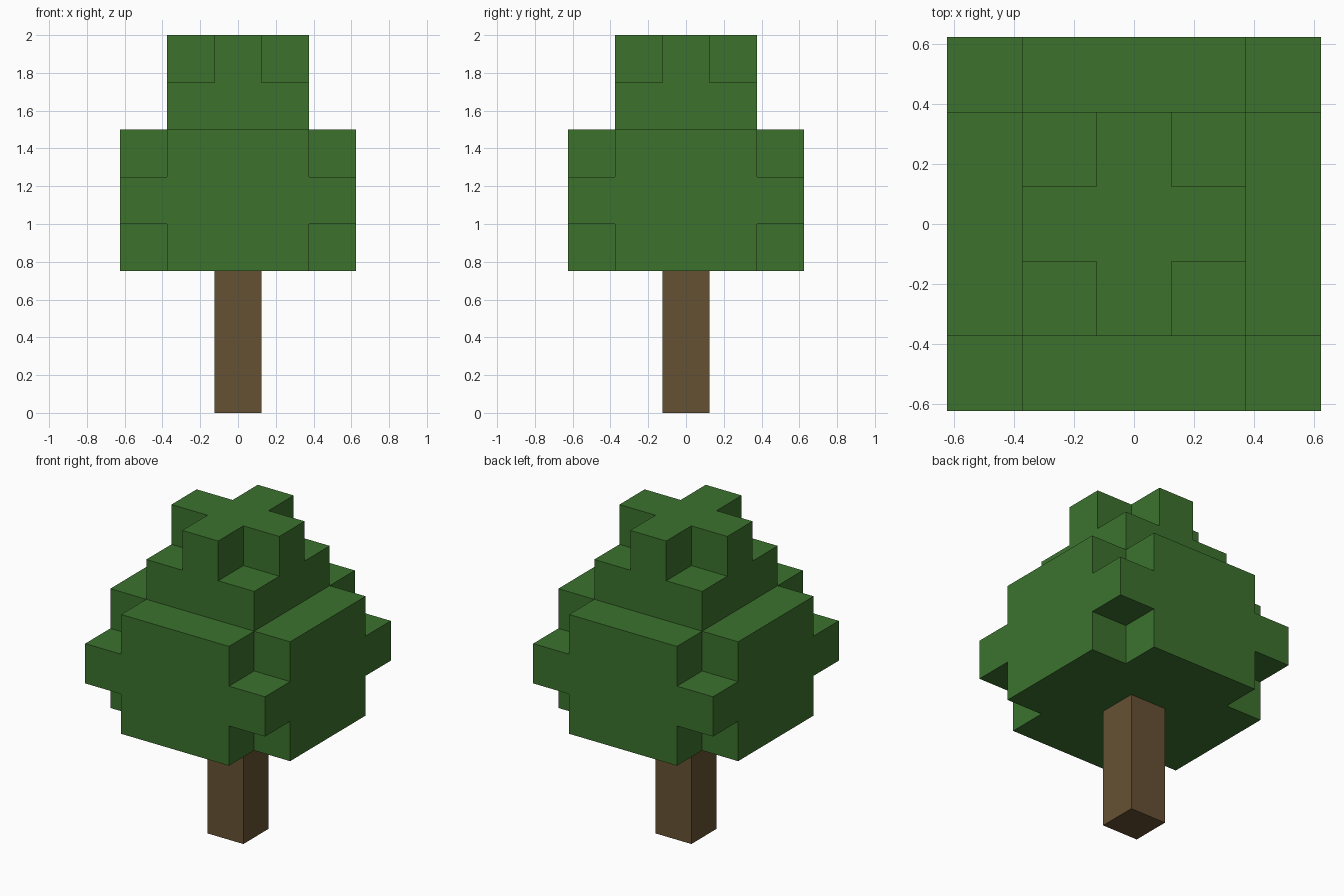
import bpy
import bmesh
from mathutils import Vector

cube = bpy.data.objects.get("Cube")
if cube:
    bpy.data.objects.remove(cube, do_unlink=True)

S = 0.25  # block size


def material(name, rgb):
    mat = bpy.data.materials.new(name)
    mat.use_nodes = True
    mat.diffuse_color = (*rgb, 1)
    bsdf = next(n for n in mat.node_tree.nodes if n.type == 'BSDF_PRINCIPLED')
    bsdf.inputs["Base Color"].default_value = (*rgb, 1)
    return mat


def layer(radius, level, corners):
    """Square layer of blocks, with or without its four corner blocks."""
    span = range(-radius, radius + 1)
    return {(x, y, level) for x in span for y in span
            if corners or abs(x) + abs(y) < 2 * radius}


def block_object(name, cells, mat):
    """Outer skin of a set of blocks, with flush faces merged."""
    bm = bmesh.new()
    for cell in cells:
        for axis in range(3):
            for sign in (-1, 1):
                n = [0, 0, 0]
                n[axis] = sign
                if tuple(c + d for c, d in zip(cell, n)) in cells:
                    continue
                n = Vector(n)
                u = Vector((n.y, n.z, n.x))
                v = n.cross(u)
                mid = Vector(cell) + Vector((0, 0, 0.5)) + n / 2
                ring = [mid + (a * u + b * v) / 2
                        for a, b in ((-1, -1), (1, -1), (1, 1), (-1, 1))]
                bm.faces.new([bm.verts.new(p * S) for p in ring])
    bmesh.ops.remove_doubles(bm, verts=bm.verts[:], dist=S / 100)
    bmesh.ops.dissolve_limit(bm, angle_limit=0.01, verts=bm.verts[:],
                             edges=bm.edges[:])
    mesh = bpy.data.meshes.new(name)
    bm.to_mesh(mesh)
    bm.free()
    mesh.materials.append(mat)
    obj = bpy.data.objects.new(name, mesh)
    bpy.context.collection.objects.link(obj)


bark = material("bark brown", (0.133, 0.083, 0.033))
leaf = material("leaf green", (0.045, 0.168, 0.027))

# Trunk: a single column of blocks
block_object("trunk", {(0, 0, z) for z in range(3)}, bark)

# Leaves: three wide layers, then a smaller cap ending in a cross
leaves = (layer(2, 3, False) | layer(2, 4, True) | layer(2, 5, False)
          | layer(1, 6, True) | layer(1, 7, False))
block_object("leaves", leaves, leaf)
